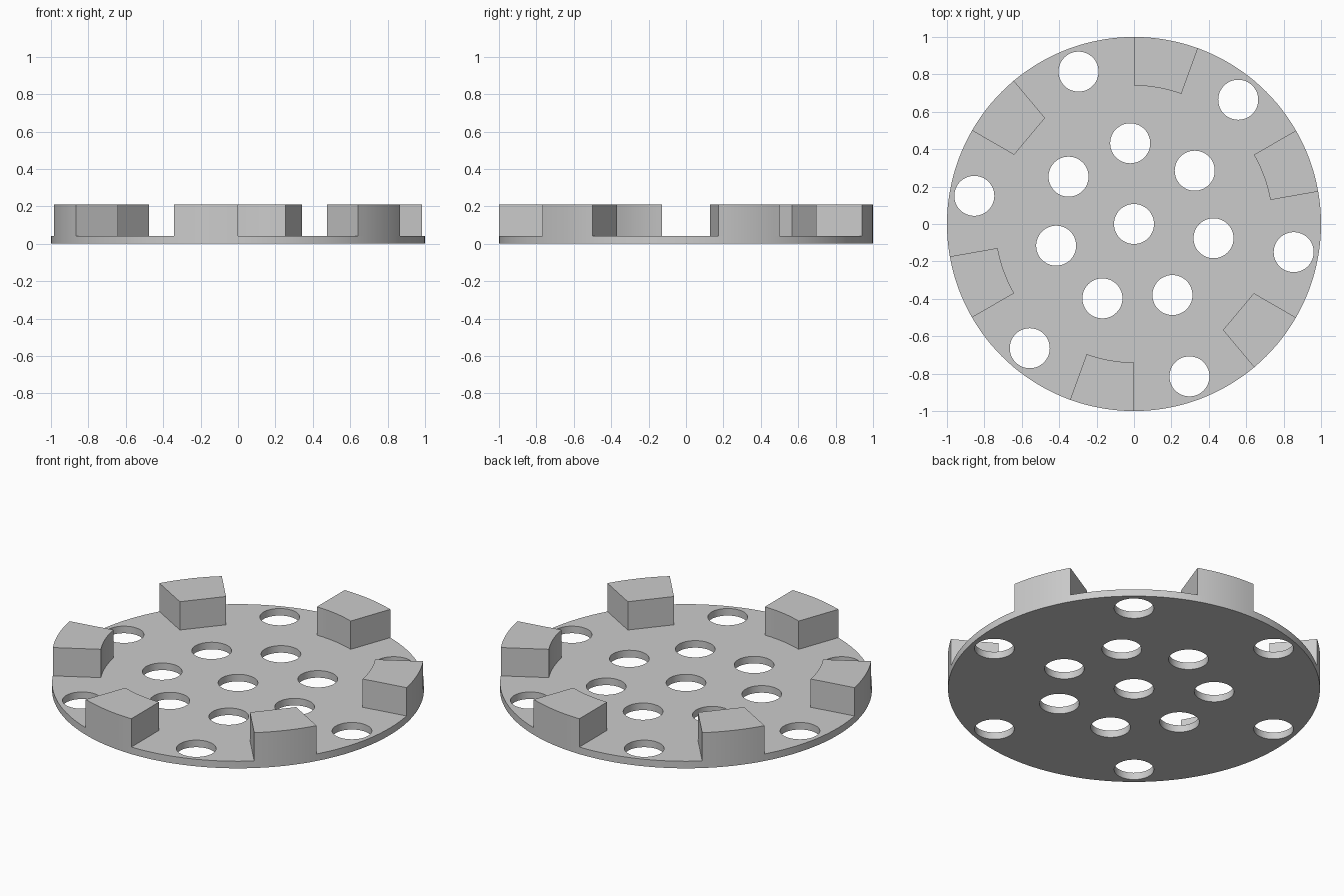
import bpy, bmesh
from math import cos, sin, radians, pi

RADIUS, PLATE_TOP, LUG_TOP = 1.0, 0.042, 0.21
LUG_INNER, HOLE = 0.74, 0.107

cube = bpy.data.objects.get("Cube")
if cube:
    bpy.data.objects.remove(cube, do_unlink=True)

grey = bpy.data.materials.new("plain_grey")
grey.use_nodes = True
colour = (0.6, 0.6, 0.6, 1)
grey.diffuse_color = colour
grey.node_tree.nodes["Principled BSDF"].inputs["Base Color"].default_value = colour


def polar(r, degrees):
    return r * cos(radians(degrees)), r * sin(radians(degrees))


def circle(cx, cy, r, count):
    return [(cx + r * cos(2 * pi * i / count), cy + r * sin(2 * pi * i / count))
            for i in range(count)]


def prism(name, outlines, bottom, top):
    """Extrude one or more counter-clockwise outlines into a solid."""
    bm = bmesh.new()
    for outline in outlines:
        low = [bm.verts.new((x, y, bottom)) for x, y in outline]
        high = [bm.verts.new((x, y, top)) for x, y in outline]
        bm.faces.new(low[::-1])
        bm.faces.new(high)
        for i in range(len(low)):
            j = (i + 1) % len(low)
            bm.faces.new((low[i], low[j], high[j], high[i]))
    mesh = bpy.data.meshes.new(name)
    bm.to_mesh(mesh)
    bm.free()
    mesh.materials.append(grey)
    obj = bpy.data.objects.new(name, mesh)
    bpy.context.collection.objects.link(obj)
    return obj


def activate(obj):
    bpy.ops.object.select_all(action="DESELECT")
    obj.select_set(True)
    bpy.context.view_layer.objects.active = obj


def smooth(obj):
    activate(obj)
    bpy.ops.object.shade_smooth_by_angle(angle=radians(30))


# Round base plate
plate = prism("base_plate", [circle(0, 0, RADIUS, 144)], 0, PLATE_TOP)

# Centre hole, ring of seven holes and outer ring of six holes
centres = [(0, 0)]
centres += [polar(0.432, 92.7 + i * 360 / 7) for i in range(7)]
centres += [polar(0.867, 50 + i * 60) for i in range(6)]
cutter = prism("hole_cutter", [circle(x, y, HOLE, 48) for x, y in centres], -0.1, 0.1)
cut = plate.modifiers.new("holes", "BOOLEAN")
cut.operation = "DIFFERENCE"
cut.solver = "EXACT"
cut.object = cutter
activate(plate)
bpy.ops.object.modifier_apply(modifier=cut.name)
bpy.data.objects.remove(cutter, do_unlink=True)
smooth(plate)

# Six raised lugs on the rim; two opposite ones have a straight inner face
for i in range(6):
    start = 10 + 60 * i
    steps = 8
    angles = [start + 20 * k / steps for k in range(steps + 1)]
    inner = [start, start + 20] if i in (2, 5) else angles
    outline = [polar(RADIUS, a) for a in angles]
    outline += [polar(LUG_INNER, a) for a in reversed(inner)]
    smooth(prism(f"rim_lug_{i + 1}", [outline], PLATE_TOP, LUG_TOP))
